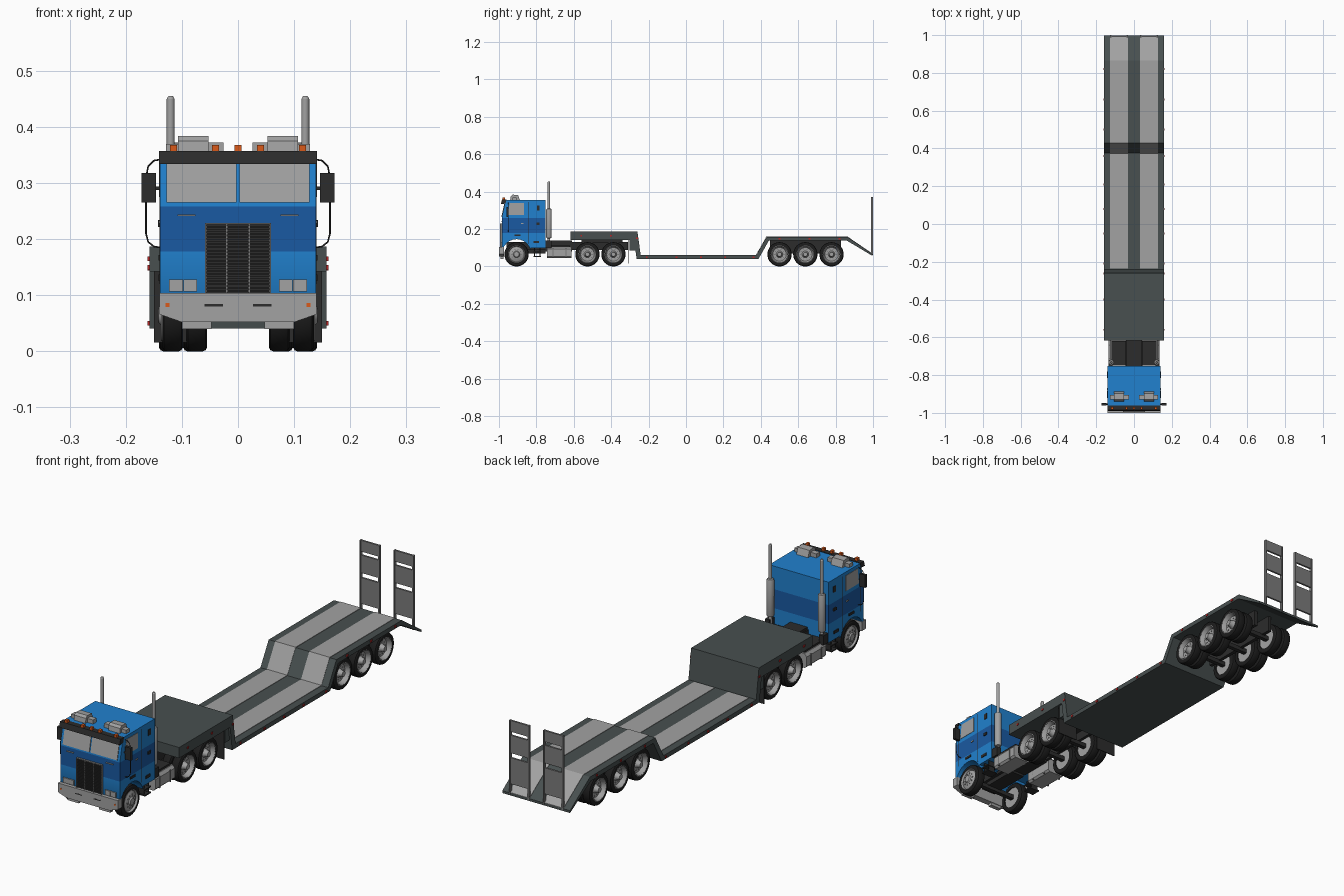
import bpy, bmesh, math
from mathutils import Vector, Matrix

def material(name, r, g, b):
    m = bpy.data.materials.new(name)
    m.diffuse_color = (r, g, b, 1)
    return m

BLUE = material("blue_paint", 0.015, 0.22, 0.62)
NAVY = material("dark_blue_band", 0.01, 0.1, 0.36)
BLACK = material("black", 0.025, 0.025, 0.025)
TYRE = material("tyre_rubber", 0.012, 0.012, 0.012)
FRAME = material("trailer_steel", 0.065, 0.08, 0.08)
LIGHT = material("light_metal", 0.36, 0.36, 0.36)
RAMP = material("ramp_metal", 0.2, 0.2, 0.2)
ORANGE = material("orange_lamp", 0.7, 0.1, 0.01)
RED = material("red_lamp", 0.5, 0.02, 0.02)

def finish(name, bm, mat, mirror=False):
    bmesh.ops.recalc_face_normals(bm, faces=bm.faces)
    me = bpy.data.meshes.new(name)
    bm.to_mesh(me)
    bm.free()
    me.materials.append(mat)
    ob = bpy.data.objects.new(name, me)
    bpy.context.collection.objects.link(ob)
    if mirror:
        ob.modifiers.new("mirror", 'MIRROR').use_mirror_merge = False
    return ob

def boxes(name, specs, mat, mirror=False):
    """Each spec is x0, x1, y0, y1, z0, z1."""
    bm = bmesh.new()
    for x0, x1, y0, y1, z0, z1 in specs:
        m = Matrix.Translation(((x0 + x1) / 2, (y0 + y1) / 2, (z0 + z1) / 2)) @ \
            Matrix.Diagonal((x1 - x0, y1 - y0, z1 - z0, 1))
        bmesh.ops.create_cube(bm, size=1, matrix=m)
    return finish(name, bm, mat, mirror)

def prism_bm(pts, axis, a, b):
    bm = bmesh.new()
    put = (lambda p: (a, p[0], p[1])) if axis == 'X' else (lambda p: (p[0], a, p[1]))
    f = bm.faces.new([bm.verts.new(put(p)) for p in pts])
    r = bmesh.ops.extrude_face_region(bm, geom=[f])
    d = Vector((b - a, 0, 0)) if axis == 'X' else Vector((0, b - a, 0))
    bmesh.ops.translate(bm, vec=d, verts=[v for v in r['geom'] if isinstance(v, bmesh.types.BMVert)])
    return bm

def prism(name, pts, axis, a, b, mat, mirror=False):
    return finish(name, prism_bm(pts, axis, a, b), mat, mirror)

def lathe(name, pts, axis, centre, mat, mirror=True, steps=32):
    """Spin (radius, along-axis) points around the X or Z axis."""
    bm = bmesh.new()
    vs = [bm.verts.new((h, 0, r) if axis == 'X' else (r, 0, h)) for r, h in pts]
    es = [bm.edges.new(p) for p in zip(vs, vs[1:])]
    bmesh.ops.spin(bm, geom=vs + es, axis=(1, 0, 0) if axis == 'X' else (0, 0, 1),
                   cent=(0, 0, 0), angle=math.tau, steps=steps, use_merge=True)
    bmesh.ops.remove_doubles(bm, verts=bm.verts, dist=1e-5)
    bmesh.ops.translate(bm, vec=centre, verts=bm.verts)
    return finish(name, bm, mat, mirror)

def tube(name, pts, r, mat):
    cu = bpy.data.curves.new(name, 'CURVE')
    cu.dimensions = '3D'
    cu.bevel_depth, cu.bevel_resolution = r, 2
    for s in (1, -1):
        sp = cu.splines.new('POLY')
        sp.points.add(len(pts) - 1)
        for p, (x, y, z) in zip(sp.points, pts):
            p.co = (x * s, y, z, 1)
    cu.materials.append(mat)
    bpy.context.collection.objects.link(bpy.data.objects.new(name, cu))

# Cab shell with wheel arch, cut into colour bands
arch = [(-0.906 + 0.076 * math.cos(i * math.pi / 12), 0.07 + 0.076 * math.sin(i * math.pi / 12))
        for i in range(1, 12)]
bm = prism_bm([(-0.985, 0.1), (-0.985, 0.26), (-0.965, 0.355), (-0.752, 0.355), (-0.752, 0.1),
               (-0.83, 0.1)] + arch, 'X', -0.139, 0.139)
for z in (0.178, 0.258):
    bmesh.ops.bisect_plane(bm, geom=bm.verts[:] + bm.edges[:] + bm.faces[:],
                           plane_co=(0, 0, z), plane_no=(0, 0, 1))
for f in bm.faces:
    f.material_index = int(0.178 < f.calc_center_bounds().z < 0.258)
finish("cab", bm, BLUE).data.materials.append(NAVY)

# Windows, visor and roof fittings
prism("windscreen", [(-0.987, 0.265), (-0.972, 0.335), (-0.966, 0.335), (-0.981, 0.265)],
      'X', 0.003, 0.127, LIGHT, True)
prism("side_window", [(-0.952, 0.275), (-0.943, 0.34), (-0.865, 0.34), (-0.865, 0.275)],
      'X', 0.137, 0.1405, LIGHT, True)
boxes("sleeper_window", [(0.137, 0.141, -0.797, -0.782, 0.3, 0.325)], BLACK, True)
prism("sun_visor", [(-0.99, 0.334), (-0.984, 0.357), (-0.96, 0.357), (-0.965, 0.336)],
      'X', -0.141, 0.141, BLACK)
boxes("roof_lamps", [(x - 0.006, x + 0.006, -0.982, -0.968, 0.356, 0.368)
                     for x in (-0.115, -0.04, 0, 0.04, 0.115)], ORANGE)
prism("roof_unit", [(-0.94, 0.355), (-0.937, 0.375), (-0.928, 0.384), (-0.898, 0.382), (-0.888, 0.355)],
      'X', 0.053, 0.107, LIGHT, True)
boxes("roof_unit_sides", [(0.026, 0.053, -0.928, -0.905, 0.354, 0.372),
                          (0.107, 0.128, -0.928, -0.905, 0.354, 0.37)], LIGHT, True)

# Door seams, hinges, handles
boxes("door_seams", [(0.138, 0.1397, -0.842, -0.84, 0.12, 0.345),
                     (0.138, 0.1397, -0.966, -0.964, 0.15, 0.345)], BLACK, True)
boxes("door_fittings", [(0.138, 0.143, -0.8, -0.782, 0.222, 0.234),
                        (0.138, 0.142, -0.918, -0.885, 0.162, 0.172),
                        (0.138, 0.142, -0.815, -0.785, 0.125, 0.137)], BLACK, True)
boxes("door_handle", [(0.138, 0.142, -0.882, -0.868, 0.228, 0.233)], LIGHT, True)
boxes("front_handle", [(0.076, 0.108, -0.99, -0.984, 0.241, 0.244)], LIGHT, True)

# Grille and headlights
boxes("grille_back", [(-0.056, 0.056, -0.988, -0.98, 0.104, 0.226)], BLACK)
boxes("grille_frame", [(-0.059, -0.056, -0.994, -0.98, 0.102, 0.229),
                       (0.056, 0.059, -0.994, -0.98, 0.102, 0.229),
                       (-0.059, 0.059, -0.994, -0.98, 0.226, 0.229)]
      + [(x - 0.001, x + 0.001, -0.993, -0.98, 0.104, 0.226) for x in (-0.02, 0.02)], RAMP)
boxes("grille_slats", [(-0.056, 0.056, -0.992, -0.986, 0.106 + i * 0.006, 0.109 + i * 0.006)
                       for i in range(20)], BLACK)
boxes("headlights", [(0.073, 0.097, -0.99, -0.98, 0.107, 0.128),
                     (0.098, 0.123, -0.99, -0.98, 0.107, 0.128)], LIGHT, True)

# Bumper
prism("bumper", [(-0.14, 0.104), (-0.14, 0.066), (-0.1, 0.052), (0.1, 0.052), (0.14, 0.066),
                 (0.14, 0.104)], 'Y', -1.0, -0.972, LIGHT)
boxes("bumper_lip", [(0.047, 0.1, -0.993, -0.975, 0.04, 0.053)], LIGHT, True)
boxes("bumper_slots", [(0.027, 0.06, -1.0, -0.99, 0.08, 0.084)], BLACK, True).location.y = -0.0005
boxes("bumper_lamps", [(0.122, 0.129, -1.0, -0.99, 0.079, 0.086)], ORANGE, True).location.y = -0.0005

# Mirrors on tube brackets
boxes("mirrors", [(0.146, 0.172, -0.96, -0.948, 0.265, 0.318),
                  (0.138, 0.148, -0.957, -0.953, 0.288, 0.294)], BLACK, True)
tube("mirror_bracket", [(0.138, -0.95, 0.342), (0.15, -0.95, 0.34), (0.16, -0.95, 0.33), (0.164, -0.95, 0.31),
                        (0.164, -0.95, 0.21), (0.16, -0.95, 0.195), (0.15, -0.95, 0.187),
                        (0.138, -0.95, 0.185)], 0.0015, BLACK)

# Exhaust stacks
lathe("exhaust_stack", [(0, 0.1), (0.007, 0.1), (0.007, 0.15), (0.013, 0.152), (0.015, 0.157), (0.015, 0.303),
                        (0.013, 0.308), (0.007, 0.31), (0.007, 0.45), (0.004, 0.455), (0, 0.455)],
      'Z', (0.12, -0.733, 0), LIGHT, steps=20)

# Tractor chassis, tanks and steps
boxes("chassis", [(0.033, 0.045, -0.96, -0.31, 0.088, 0.13)], BLACK, True)
boxes("chassis_core", [(-0.04, 0.04, -0.752, -0.61, 0.08, 0.14), (-0.033, 0.033, -0.94, -0.75, 0.07, 0.12),
                       (-0.06, 0.06, -0.56, -0.34, 0.125, 0.143)], BLACK)
tank = [(0.05, 0.052), (0.058, 0.044), (0.126, 0.044), (0.134, 0.052), (0.134, 0.092), (0.124, 0.104), (0.05, 0.104)]
prism("fuel_tank", tank, 'Y', -0.742, -0.612, LIGHT, True)
boxes("tank_straps", [(0.05, 0.136, y, y + 0.006, 0.046, 0.095) for y in (-0.715, -0.645)], RAMP, True)
boxes("side_rail", [(0.045, 0.12, -0.75, -0.62, 0.104, 0.113), (0.115, 0.136, -0.752, -0.72, 0.1, 0.14)], BLACK, True)
boxes("cab_steps", [(0.09, 0.137, -0.815, -0.775, z, z + 0.005) for z in (0.05, 0.075)]
      + [(0.1, 0.13, y, y + 0.004, 0.05, 0.104) for y in (-0.812, -0.782)], BLACK, True)

# Wheels: single in front, doubled behind
def wheel(label, y, x0, outer):
    w, c = 0.037, (x0, y, 0.065)
    lathe(label + "_tyre", [(0.044, 0), (0.058, 0), (0.063, 0.003), (0.065, 0.008), (0.065, w - 0.008),
                            (0.063, w - 0.003), (0.058, w), (0.044, w)], 'X', c, TYRE)
    if outer == 'front':
        face = [(0.047, w), (0.045, w + 0.002), (0.041, w - 0.006), (0.032, w - 0.001), (0.018, w + 0.002),
                (0.014, w + 0.007), (0, w + 0.008)]
    else:
        face = [(0.047, w), (0.045, w + 0.001), (0.041, w - 0.005), (0.036, w - 0.018), (0.018, w - 0.019),
                (0.014, w - 0.012), (0.011, w + 0.002), (0, w + 0.002)]
    lathe(label + "_rim", [(0, 0.005), (0.044, 0.003)] + face, 'X', c, LIGHT)
    if outer:
        r, h = (0.026, w + 0.001) if outer == 'front' else (0.027, w - 0.018)
        bm = bmesh.new()
        for i in range(10):
            a = i * math.tau / 10
            bmesh.ops.create_cone(bm, segments=6, radius1=0.003, radius2=0.003, depth=0.003, cap_ends=True,
                                  matrix=Matrix.Translation((x0 + h, y + r * math.cos(a), 0.065 + r * math.sin(a)))
                                  @ Matrix.Rotation(math.pi / 2, 4, 'Y'))
        finish(label + "_nuts", bm, RAMP, True)

wheel("front_wheel", -0.906, 0.098, 'front')
for i, y in enumerate((-0.527, -0.388, 0.5, 0.638, 0.778)):
    shift = 0.006 if y > 0 else 0
    wheel(f"rear_outer_wheel_{i}", y, 0.098 + shift, 'dual')
    wheel(f"rear_inner_wheel_{i}", y, 0.055 + shift, '')
boxes("axles", [(-0.11, 0.11, y - 0.009, y + 0.009, 0.056, 0.074)
                for y in (-0.906, -0.527, -0.388, 0.5, 0.638, 0.778)], BLACK)
boxes("trailer_suspension", [(0.03, 0.045, 0.45, 0.83, 0.07, 0.14)], BLACK, True)

# Trailer: raised neck, low deck, raised rear and sloped tail
prism("trailer_bed", [(-0.618, 0.142), (-0.618, 0.187), (-0.26, 0.187), (-0.242, 0.06), (0.375, 0.06),
                      (0.43, 0.157), (0.865, 0.157), (0.998, 0.066), (0.998, 0.056), (0.86, 0.138),
                      (0.443, 0.138), (0.388, 0.041), (-0.264, 0.041), (-0.278, 0.142)],
      'X', -0.158, 0.158, FRAME)
top = [(-0.236, 0.0595), (0.374, 0.0595), (0.429, 0.1565), (0.865, 0.1565), (0.998, 0.0655)]
prism("deck_tracks", top + [(y, z + 0.0025) for y, z in reversed(top)], 'X', 0.032, 0.127, LIGHT, True)
boxes("neck_brace", [(-0.15, 0.15, -0.302, -0.27, 0.084, 0.145)], FRAME)
boxes("mud_flaps", [(0.055, 0.15, -0.308, -0.304, 0.016, 0.142)], BLACK, True)
boxes("side_lamps", [(0.156, 0.161, y - 0.005, y + 0.005, z - 0.004, z + 0.004) for y, z in
                     ((-0.56, 0.165), (-0.4, 0.165), (-0.262, 0.15), (-0.21, 0.05), (-0.05, 0.05), (0.08, 0.05),
                      (0.21, 0.05), (0.36, 0.05), (0.5, 0.148), (0.66, 0.148), (0.82, 0.148))], RED, True)

# Upright loading ramps
boxes("loading_ramps", [(0.033, 0.039, 0.988, 1.0, 0.06, 0.372), (0.12, 0.126, 0.988, 1.0, 0.06, 0.372)]
      + [(0.037, 0.122, 0.99, 0.998, a, b) for a, b in ((0.105, 0.215), (0.235, 0.31), (0.325, 0.372))], RAMP, True)

# Smooth round parts, keep hard edges
for ob in bpy.data.objects:
    if ob.type == 'MESH':
        ob.select_set(True)
        bpy.context.view_layer.objects.active = ob
bpy.ops.object.shade_smooth_by_angle(angle=math.radians(30))
